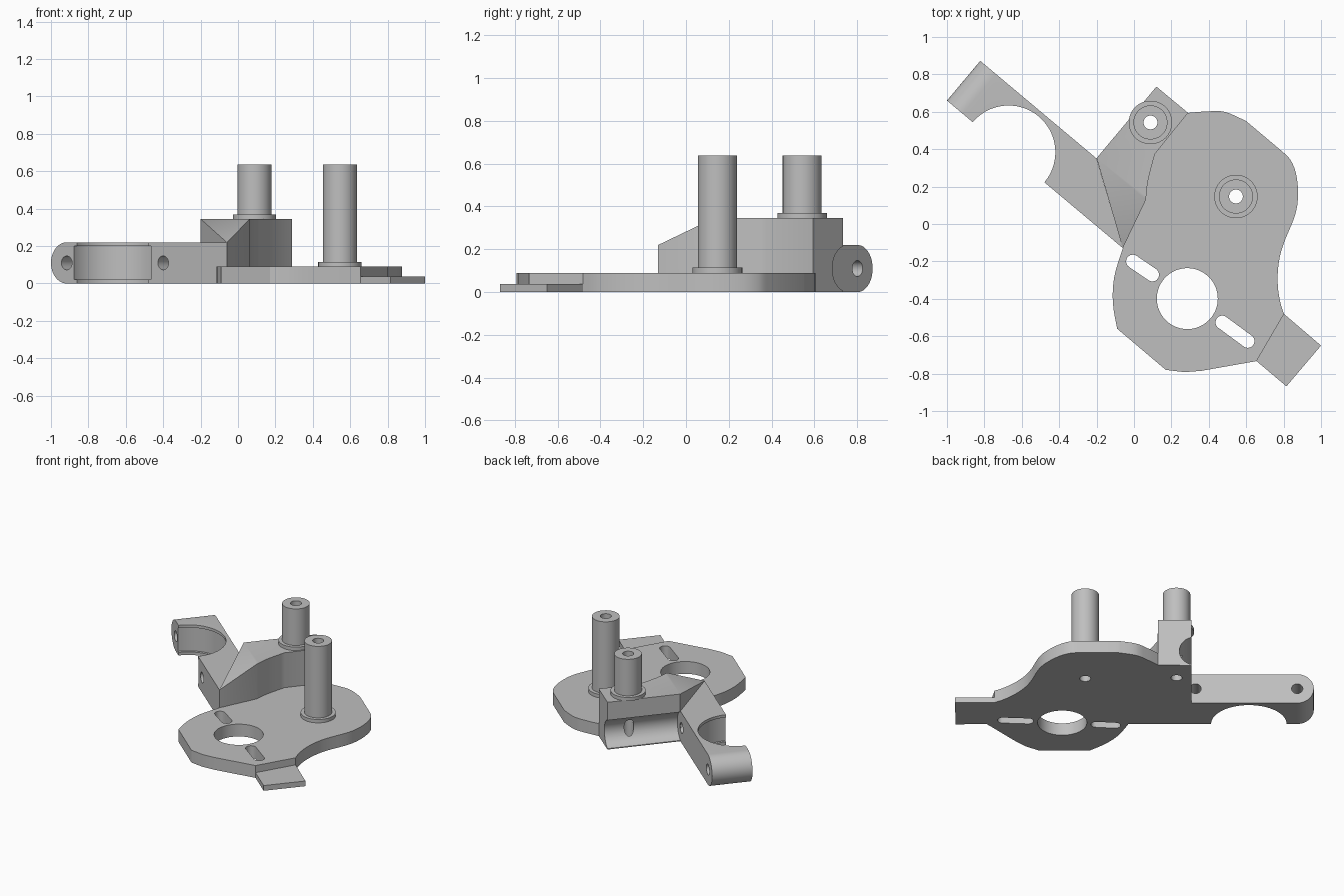
import bpy
import bmesh
import math
from mathutils import Vector

if "Cube" in bpy.data.objects:
    bpy.data.objects.remove(bpy.data.objects["Cube"], do_unlink=True)

# Single grey material
grey = bpy.data.materials.new("plain grey")
grey.use_nodes = True
grey.diffuse_color = (0.52, 0.52, 0.52, 1)
grey.node_tree.nodes["Principled BSDF"].inputs["Base Color"].default_value = (0.52, 0.52, 0.52, 1)

# Slanted frame of the arm: u runs along it, v across it
ANGLE = math.radians(40)
U = Vector((math.cos(ANGLE), -math.sin(ANGLE), 0))
V = Vector((math.sin(ANGLE), math.cos(ANGLE), 0))
ORIGIN = Vector((-1.0, 0.66, 0))
WIDTH = 0.277


def slant(u, v, z=0.0):
    return ORIGIN + U * u + V * v + Vector((0, 0, z))


def loft(name, ring_a, ring_b, split=None):
    """Closed solid between two matching rings; split cuts the end face between two corners."""
    bm = bmesh.new()
    a = [bm.verts.new(p) for p in ring_a]
    b = [bm.verts.new(p) for p in ring_b]
    bm.faces.new(a)
    top = bm.faces.new(b)
    for i in range(len(a)):
        j = (i + 1) % len(a)
        bm.faces.new((a[i], a[j], b[j], b[i]))
    if split:
        bmesh.utils.face_split(top, b[split[0]], b[split[1]])
    bmesh.ops.recalc_face_normals(bm, faces=bm.faces[:])
    mesh = bpy.data.meshes.new(name)
    bm.to_mesh(mesh)
    bm.free()
    mesh.materials.append(grey)
    obj = bpy.data.objects.new(name, mesh)
    bpy.context.collection.objects.link(obj)
    return obj


def prism(name, outline, z0, z1):
    return loft(name, [(p[0], p[1], z0) for p in outline], [(p[0], p[1], z1) for p in outline])


def circle(x, y, r, n=64):
    return [(x + r * math.cos(math.tau * i / n), y + r * math.sin(math.tau * i / n)) for i in range(n)]


def cross_rod(name, u, z, r, v0, v1):
    ring = circle(u, z, r, 48)
    return loft(name, [slant(p, v0, q) for p, q in ring], [slant(p, v1, q) for p, q in ring])


def slot(p, q, r, n=12):
    """Outline of a round-ended slot from p to q."""
    turn = math.atan2(q[1] - p[1], q[0] - p[0])
    pts = []
    for c, start in ((q, turn - math.pi / 2), (p, turn + math.pi / 2)):
        for i in range(n + 1):
            t = start + math.pi * i / n
            pts.append((c[0] + r * math.cos(t), c[1] + r * math.sin(t)))
    return pts


def curve(points, steps=5):
    """Smooth run of points through the given ones."""
    pts = [Vector(p) for p in points]
    ext = [pts[0]] + pts + [pts[-1]]
    out = []
    for a, b, c, d in zip(ext, ext[1:], ext[2:], ext[3:]):
        for i in range(steps):
            t = i / steps
            out.append(0.5 * (2 * b + (c - a) * t + (2 * a - 5 * b + 4 * c - d) * t * t
                              + (3 * b - a - 3 * c + d) * t ** 3))
    return [tuple(p) for p in out + [pts[-1]]]


def cut(obj, cutters):
    bpy.context.view_layer.objects.active = obj
    for c in cutters:
        mod = obj.modifiers.new("cut", 'BOOLEAN')
        mod.operation = 'DIFFERENCE'
        mod.solver = 'EXACT'
        mod.object = c
        bpy.ops.object.modifier_apply(modifier=mod.name)


# Shared corners
tip = (-0.06, -0.13)
elbow = (-0.2, 0.352)
tab_inner, tab_outer = (0.802, -0.481), (0.655, -0.733)
inner_wall = curve([(0.064, 0.13), (0.075, 0.23), (0.112, 0.375)], 4) + [(0.289, 0.594)]

# Base plate
right_edge = curve([(0.289, 0.594), (0.39, 0.602), (0.487, 0.599), (0.6, 0.55)])[1:]
right_edge += curve([(0.79, 0.39), (0.835, 0.345), (0.866, 0.27), (0.877, 0.16), (0.862, 0.05),
                     (0.802, -0.1), (0.775, -0.2), (0.768, -0.31), (0.78, -0.41), tab_inner])
front_edge = [tab_outer, (0.36, -0.785), (0.27, -0.792), (0.17, -0.78), (-0.09, -0.56)]
left_edge = curve([(-0.09, -0.56), (-0.113, -0.42), (-0.105, -0.28), tip], 4)[1:]
plate = prism("base_plate", inner_wall + right_edge + front_edge + left_edge, 0, 0.09)

# Thin tab at the front corner
tab = prism("mounting_tab", [tab_inner, (1.0, -0.65), (0.815, -0.868), tab_outer], 0, 0.038)

# Tower block with a sloped front
block = [elbow, tip] + inner_wall + [tuple(slant(0.81, 0.777)[:2])]
tower = loft("tower_block", [(x, y, 0) for x, y in block],
             [(x, y, 0.22 if (x, y) == tip else 0.345) for x, y in block], split=(0, 2))

# Arm with a rounded end, mitred against the tower
end = [(0.11 - 0.11 * math.sin(math.pi * i / 24), 0.11 - 0.11 * math.cos(math.pi * i / 24)) for i in range(25)]
near = end + [(1.228, 0.22), (1.228, 0)]
far = end + [(0.811, 0.22), (0.811, 0)]
arm = loft("clamp_arm", [slant(u, 0, z) for u, z in near], [slant(u, WIDTH, z) for u, z in far])

# Posts on collars
posts = {"plate": (0.545, 0.147, 0.09), "tower": (0.088, 0.543, 0.345)}
bores, post_parts = [], []
for name, (x, y, base) in posts.items():
    collar = prism(name + "_post_collar", circle(x, y, 0.116), base, base + 0.025)
    post = prism(name + "_post", circle(x, y, 0.091), base + 0.025, 0.637)
    bore = prism(name + "_bore_cutter", circle(x, y, 0.037, 32), -0.1, 0.8)
    cut(collar, [bore])
    cut(post, [bore])
    post_parts += [collar, post]
    bores.append(bore)

# Cutters for the openings
motor_hole = prism("round_opening_cutter", circle(0.285, -0.399, 0.163), -0.1, 0.2)
slot_a = prism("left_slot_cutter", slot((-0.006, -0.2), (0.098, -0.271), 0.036), -0.1, 0.2)
slot_b = prism("right_slot_cutter", slot((0.472, -0.526), (0.608, -0.626), 0.036), -0.1, 0.2)
bite_x, bite_y, _ = slant(0.43, 0)
bite = prism("bite_cutter", circle(bite_x, bite_y, 0.25, 96), -0.1, 0.4)
seat = prism("bite_seat_cutter", circle(bite_x, bite_y, 0.268, 96), 0.022, 0.2)
end_hole = cross_rod("end_hole_cutter", 0.11, 0.11, 0.037, -0.1, 0.4)
inner_hole = cross_rod("inner_hole_cutter", 0.783, 0.11, 0.037, -0.1, 0.35)
groove = cross_rod("groove_cutter", 0.783, 0.11, 0.107, WIDTH, 0.9)

cut(plate, [motor_hole, slot_a, slot_b, bores[0]])
cut(arm, [bite, seat, end_hole, inner_hole])
cut(tower, [groove, inner_hole, bores[1]])

for c in bores + [motor_hole, slot_a, slot_b, bite, seat, end_hole, inner_hole, groove]:
    bpy.data.objects.remove(c, do_unlink=True)

# Smooth the round walls, keep edges crisp
bpy.ops.object.select_all(action='DESELECT')
for obj in [plate, tab, tower, arm] + post_parts:
    obj.select_set(True)
bpy.context.view_layer.objects.active = plate
bpy.ops.object.shade_smooth_by_angle(angle=math.radians(25))
